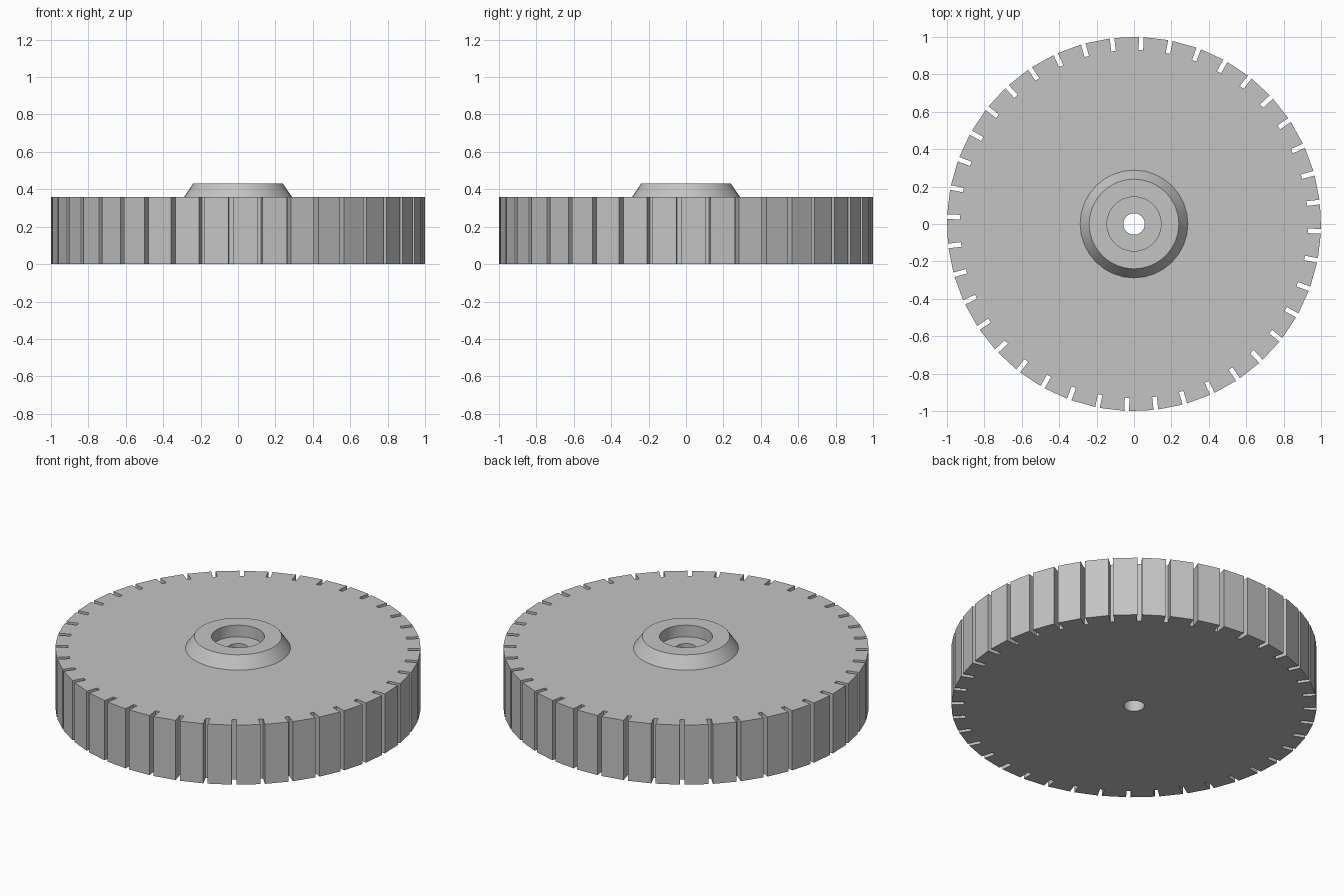
import bpy, bmesh, math
from mathutils import Vector

default = bpy.data.objects.get("Cube")
if default:
    bpy.data.objects.remove(default, do_unlink=True)

TEETH = 40
STEP = math.tau / TEETH
RADIUS, SLOT_FLOOR, SLOT_HALF = 1.0012, 0.93, 0.0125
THICKNESS, HUB_TOP = 0.36, 0.43
HOLE_RADIUS = 0.057

grey = bpy.data.materials.new("plain grey")
grey.use_nodes = True
colour = (0.55, 0.55, 0.55, 1)
grey.diffuse_color = colour
grey.node_tree.nodes["Principled BSDF"].inputs["Base Color"].default_value = colour


def finish(bm, name):
    bmesh.ops.recalc_face_normals(bm, faces=bm.faces)
    mesh = bpy.data.meshes.new(name)
    bm.to_mesh(mesh)
    bm.free()
    obj = bpy.data.objects.new(name, mesh)
    bpy.context.collection.objects.link(obj)
    mesh.materials.append(grey)
    bpy.ops.object.select_all(action='DESELECT')
    obj.select_set(True)
    bpy.context.view_layer.objects.active = obj
    return obj


def loop_edges(bm, points):
    verts = [bm.verts.new((p.x, p.y, 0)) for p in points]
    return [bm.edges.new((v, verts[i - 1])) for i, v in enumerate(verts)]


# Slotted disc: one radial notch between neighbouring flat teeth
outline = []
lip = RADIUS - SLOT_HALF * math.tan(STEP / 2)
for i in range(TEETH):
    angle = (i - 0.25) * STEP
    out = Vector((math.cos(angle), math.sin(angle)))
    side = Vector((-out.y, out.x)) * SLOT_HALF
    outline += [out * lip - side, out * SLOT_FLOOR - side,
                out * SLOT_FLOOR + side, out * lip + side]
hole = [Vector((math.cos(a), math.sin(a))) * HOLE_RADIUS
        for a in (math.tau * k / 32 for k in range(32))]

bm = bmesh.new()
edges = loop_edges(bm, outline) + loop_edges(bm, hole)
bmesh.ops.triangle_fill(bm, edges=edges, use_beauty=True, normal=(0, 0, 1))
raised = bmesh.ops.extrude_face_region(bm, geom=bm.faces[:], use_keep_orig=True)
bmesh.ops.translate(bm, vec=(0, 0, THICKNESS),
                    verts=[g for g in raised["geom"] if isinstance(g, bmesh.types.BMVert)])
# Only the bore wall is rounded; the teeth stay flat
for face in bm.faces:
    face.smooth = face.calc_center_median().xy.length < HOLE_RADIUS * 1.01
for edge in bm.edges:
    if len(edge.link_faces) == 2:
        edge.smooth = edge.calc_face_angle(0) < math.radians(30)
finish(bm, "slotted_disc")

# Tapered hub collar around the recess
bm = bmesh.new()
profile = [(0.145, THICKNESS), (0.145, HUB_TOP), (0.24, HUB_TOP), (0.288, THICKNESS)]
verts = [bm.verts.new((r, 0, z)) for r, z in profile]
edges = [bm.edges.new(pair) for pair in zip(verts, verts[1:])]
bmesh.ops.spin(bm, geom=verts + edges, cent=(0, 0, 0), axis=(0, 0, 1),
               angle=math.tau, steps=32, use_merge=True)
bmesh.ops.remove_doubles(bm, verts=bm.verts, dist=0.0001)
finish(bm, "hub_collar")
bpy.ops.object.shade_smooth_by_angle(angle=math.radians(30))
